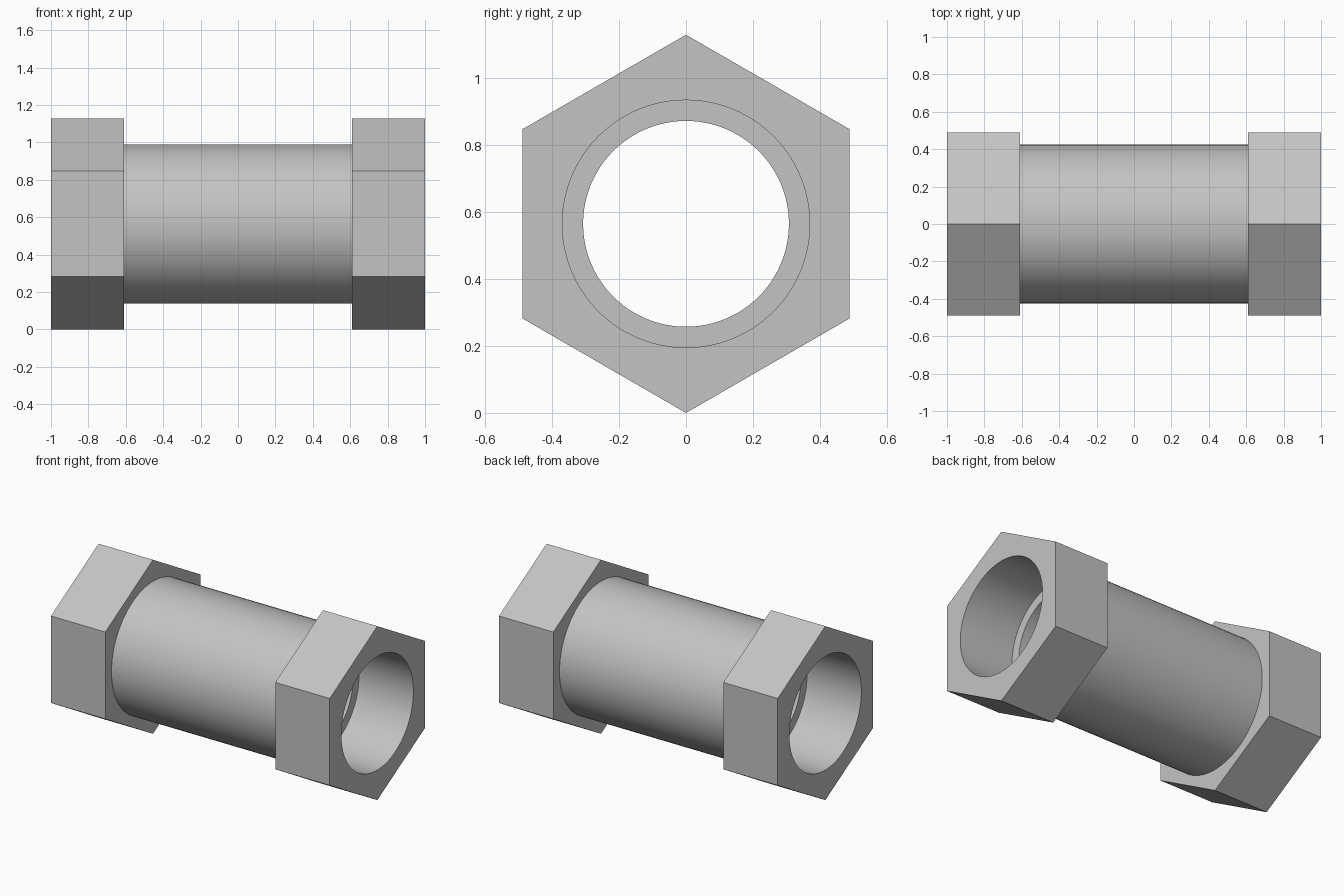
import bpy, bmesh
from math import pi, sin, cos

HEX_R = 0.564      # corner radius of the hex ends, also the axis height
BODY_R = 0.425
BORE_R = 0.307
SOCKET_R = 0.369
SHOULDER = 0.61    # x where the barrel meets the hex ends
SEGMENTS = 96

cube = bpy.data.objects.get("Cube")
if cube:
    bpy.data.objects.remove(cube, do_unlink=True)

steel = bpy.data.materials.new("grey steel")
steel.use_nodes = True
colour = (0.55, 0.55, 0.55, 1)
steel.diffuse_color = colour
steel.node_tree.nodes["Principled BSDF"].inputs["Base Color"].default_value = colour


def hollow_prism(name, x0, x1, outer_r, outer_sides, inner_r):
    """Prism along x with a round hole; one end face per outer side."""
    bm = bmesh.new()

    def ring(x, r, n):
        angles = [pi / 2 + 2 * pi * i / n for i in range(n)]
        return [bm.verts.new((x, r * cos(a), HEX_R + r * sin(a))) for a in angles]

    outer = [ring(x, outer_r, outer_sides) for x in (x0, x1)]
    inner = [ring(x, inner_r, SEGMENTS) for x in (x0, x1)]

    # Outer and inner walls
    for a, b in (outer, inner):
        n = len(a)
        for i in range(n):
            j = (i + 1) % n
            bm.faces.new((a[i], a[j], b[j], b[i]))

    # End faces, each joining one outer side to its arc of the hole
    step = SEGMENTS // outer_sides
    for o, h in zip(outer, inner):
        for i in range(outer_sides):
            arc = [h[(i * step + k) % SEGMENTS] for k in range(step + 1)]
            bm.faces.new([o[(i + 1) % outer_sides], o[i]] + arc)

    bmesh.ops.recalc_face_normals(bm, faces=bm.faces[:])
    mesh = bpy.data.meshes.new(name)
    bm.to_mesh(mesh)
    bm.free()
    mesh.materials.append(steel)
    obj = bpy.data.objects.new(name, mesh)
    bpy.context.collection.objects.link(obj)

    bpy.ops.object.select_all(action='DESELECT')
    obj.select_set(True)
    bpy.context.view_layer.objects.active = obj
    bpy.ops.object.shade_smooth_by_angle(angle=pi / 6)
    return obj


# Barrel with the narrow bore; its ends form the inner ledges
hollow_prism("barrel", -SHOULDER, SHOULDER, BODY_R, SEGMENTS, BORE_R)

# Hex ends with wider sockets
hollow_prism("left_hex_end", SHOULDER, 1, HEX_R, 6, SOCKET_R)
hollow_prism("right_hex_end", -1, -SHOULDER, HEX_R, 6, SOCKET_R)
